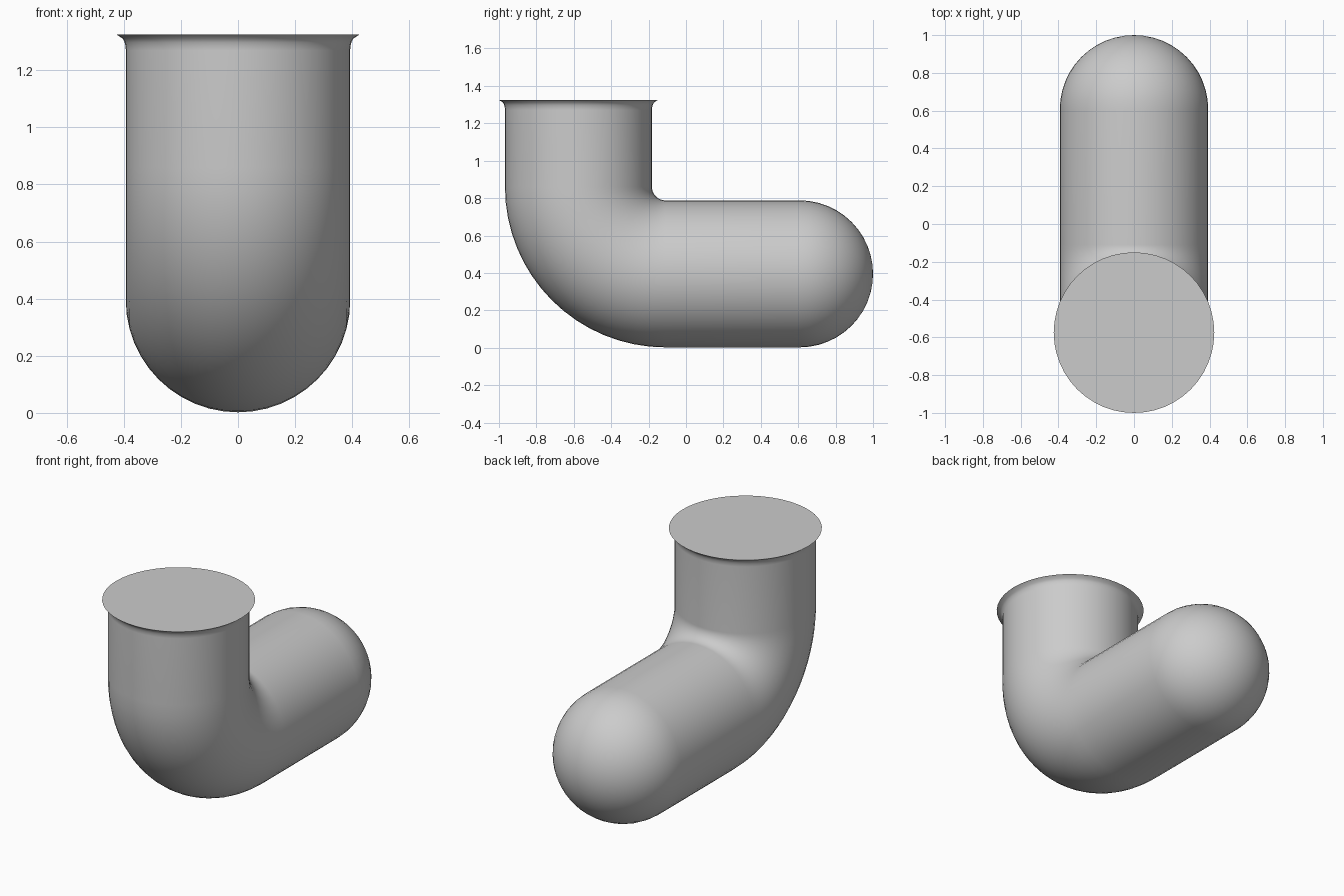
import bpy, bmesh
from math import sin, cos, pi, radians
from mathutils import Vector

cube = bpy.data.objects.get("Cube")
if cube:
    bpy.data.objects.remove(cube, do_unlink=True)

grey = bpy.data.materials.new("plain_grey")
grey.use_nodes = True
colour = (0.6, 0.6, 0.6, 1)
grey.diffuse_color = colour
grey.node_tree.nodes["Principled BSDF"].inputs["Base Color"].default_value = colour

SIDES = 48
R = 0.393            # pipe radius
AXIS_Z = 0.395       # height of the horizontal run
BEND = 0.465         # bend radius of the centre line
BEND_Y, BEND_Z = -0.11, AXIS_Z + BEND
NECK_Y = BEND_Y - BEND
DOME_Y = 1.0 - R
TOP = 1.325
LIP = 0.425
FLARE = 0.055

# Stations along the pipe: centre y, centre z, radius, tilt (0 = facing up, pi/2 = facing back)
stations = []
for i in range(7):                       # flared lip
    a = pi / 2 * i / 6
    stations.append((NECK_Y, TOP - FLARE * sin(a), LIP - (LIP - R) * (1 - (1 - sin(a)) ** 2) ** 0.5
                     if i else LIP, 0))
for i in range(17):                      # elbow
    a = pi / 2 * i / 16
    stations.append((BEND_Y - BEND * cos(a), BEND_Z - BEND * sin(a), R, a))
for i in range(12):                      # straight run and rounded end
    a = pi / 2 * i / 12
    stations.append((DOME_Y + R * sin(a), AXIS_Z, R * cos(a), pi / 2))

bm = bmesh.new()
rings = []
for y, z, r, tilt in stations:
    across = Vector((0, cos(tilt), sin(tilt)))
    ring = []
    for k in range(SIDES):
        t = 2 * pi * k / SIDES
        ring.append(bm.verts.new(Vector((0, y, z)) + Vector((r * cos(t), 0, 0)) + across * r * sin(t)))
    rings.append(ring)

for a, b in zip(rings, rings[1:]):
    for k in range(SIDES):
        n = (k + 1) % SIDES
        bm.faces.new((a[k], b[k], b[n], a[n]))

# Flat lid and dome tip
bm.faces.new(rings[0])
tip = bm.verts.new((0, 1.0, AXIS_Z))
for k in range(SIDES):
    bm.faces.new((rings[-1][k], tip, rings[-1][(k + 1) % SIDES]))
bmesh.ops.recalc_face_normals(bm, faces=bm.faces)

mesh = bpy.data.meshes.new("elbow_pipe")
bm.to_mesh(mesh)
bm.free()
mesh.materials.append(grey)
pipe = bpy.data.objects.new("elbow_pipe", mesh)
bpy.context.collection.objects.link(pipe)
bpy.context.view_layer.objects.active = pipe
pipe.select_set(True)
bpy.ops.object.shade_smooth_by_angle(angle=radians(40))
